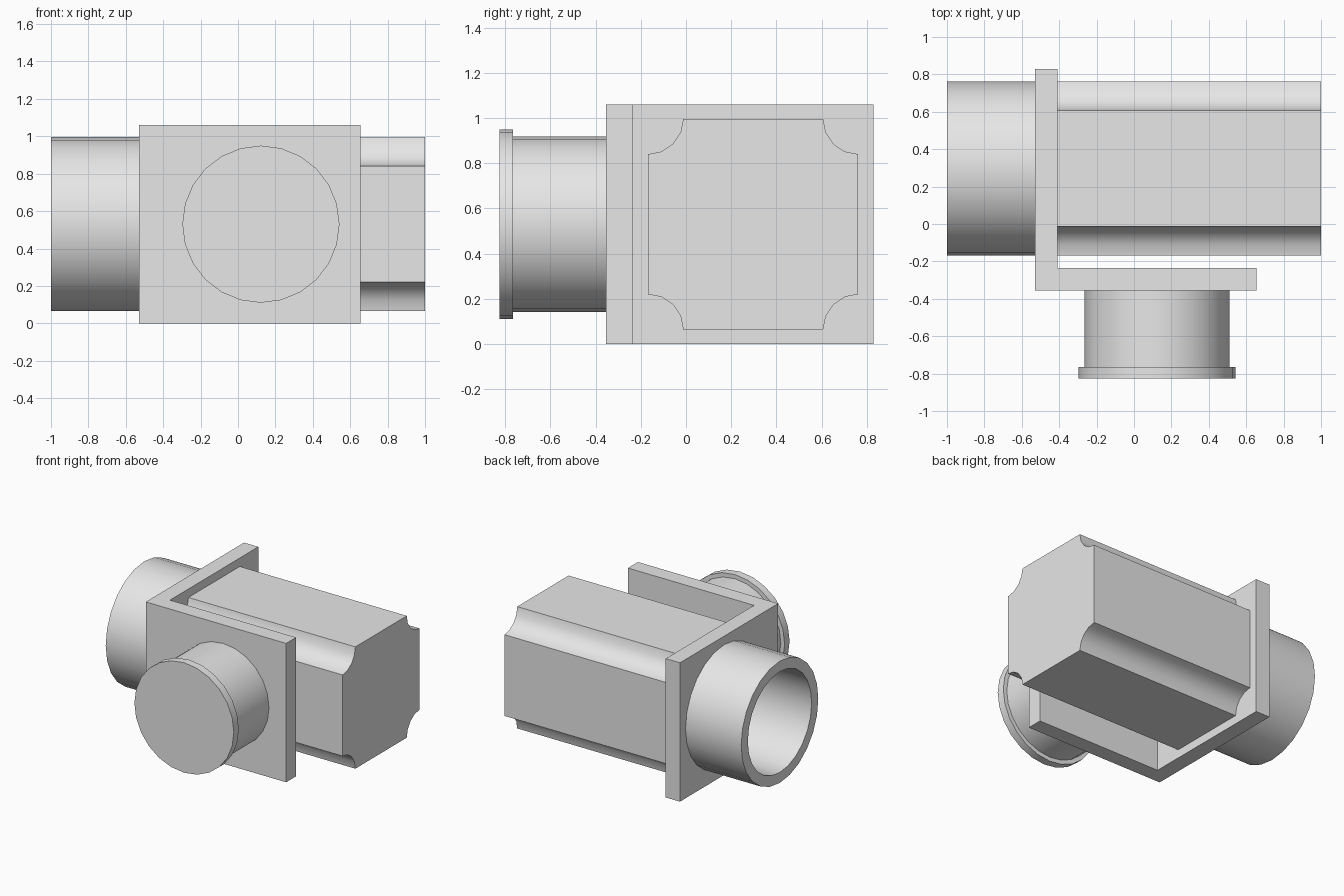
import bpy, bmesh
from math import pi, sin, cos
from mathutils import Vector

cube = bpy.data.objects.get("Cube")
if cube:
    bpy.data.objects.remove(cube, do_unlink=True)

grey = bpy.data.materials.new("plain_grey")
grey.use_nodes = True
grey.diffuse_color = (0.8, 0.8, 0.8, 1)
grey.node_tree.nodes["Principled BSDF"].inputs["Base Color"].default_value = (0.8, 0.8, 0.8, 1)

HEIGHT = 1.06
MID_Z = HEIGHT / 2
BODY_Y = 0.2975     # axis of the body and the side tube
SPIGOT_X = 0.1225   # axis of the front spigot


def finish(bm, name):
    bmesh.ops.recalc_face_normals(bm, faces=bm.faces)
    mesh = bpy.data.meshes.new(name)
    bm.to_mesh(mesh)
    bm.free()
    mesh.materials.append(grey)
    obj = bpy.data.objects.new(name, mesh)
    bpy.context.collection.objects.link(obj)
    bpy.ops.object.select_all(action='DESELECT')
    obj.select_set(True)
    bpy.context.view_layer.objects.active = obj
    bpy.ops.object.shade_smooth_by_angle(angle=pi / 6)
    return obj


def prism(name, points, direction):
    """Extrude a flat outline along a direction."""
    bm = bmesh.new()
    face = bm.faces.new([bm.verts.new(p) for p in points])
    result = bmesh.ops.extrude_face_region(bm, geom=[face], use_keep_orig=True)
    moved = [v for v in result["geom"] if isinstance(v, bmesh.types.BMVert)]
    bmesh.ops.translate(bm, verts=moved, vec=direction)
    return finish(bm, name)


def lathe(name, profile, origin, axis, segments=24):
    """Turn a (radius, distance) profile around an axis."""
    bm = bmesh.new()
    origin, axis = Vector(origin), Vector(axis)
    verts = [bm.verts.new(origin + axis * d + Vector((0, 0, r))) for r, d in profile]
    edges = [bm.edges.new(pair) for pair in zip(verts, verts[1:])]
    bmesh.ops.spin(bm, geom=verts + edges, cent=origin, axis=axis,
                   angle=2 * pi, steps=segments)
    bmesh.ops.remove_doubles(bm, verts=bm.verts, dist=0.0005)
    return finish(bm, name)


# L-shaped bracket: side plate and front plate in one piece
outline = [(-0.53, -0.355), (0.655, -0.355), (0.655, -0.235),
           (-0.41, -0.235), (-0.41, 0.83), (-0.53, 0.83)]
prism("corner_bracket", [(x, y, 0) for x, y in outline], (0, 0, HEIGHT))

# Long body with a scooped groove along each corner
half, groove, steps = 0.465, 0.155, 4
section = []
for sy, sz, start in ((1, 1, pi), (-1, 1, 1.5 * pi), (-1, -1, 0), (1, -1, pi / 2)):
    for i in range(steps + 1):
        a = start + pi / 2 * (1 - i / steps)
        section.append((-0.41, BODY_Y + sy * half + groove * cos(a),
                        MID_Z + sz * half + groove * sin(a)))
prism("grooved_body", section, (1.41, 0, 0))

# Open tube on the side plate
lathe("side_tube", [(0.385, 0), (0.465, 0), (0.465, 0.47), (0.385, 0.47), (0.385, 0)],
      (-0.53, BODY_Y, MID_Z), (-1, 0, 0))

# Solid spigot with an end flange on the front plate
lathe("front_spigot", [(0, 0), (0.388, 0), (0.388, 0.41), (0.42, 0.41), (0.42, 0.47), (0, 0.47)],
      (SPIGOT_X, -0.355, MID_Z), (0, -1, 0))
